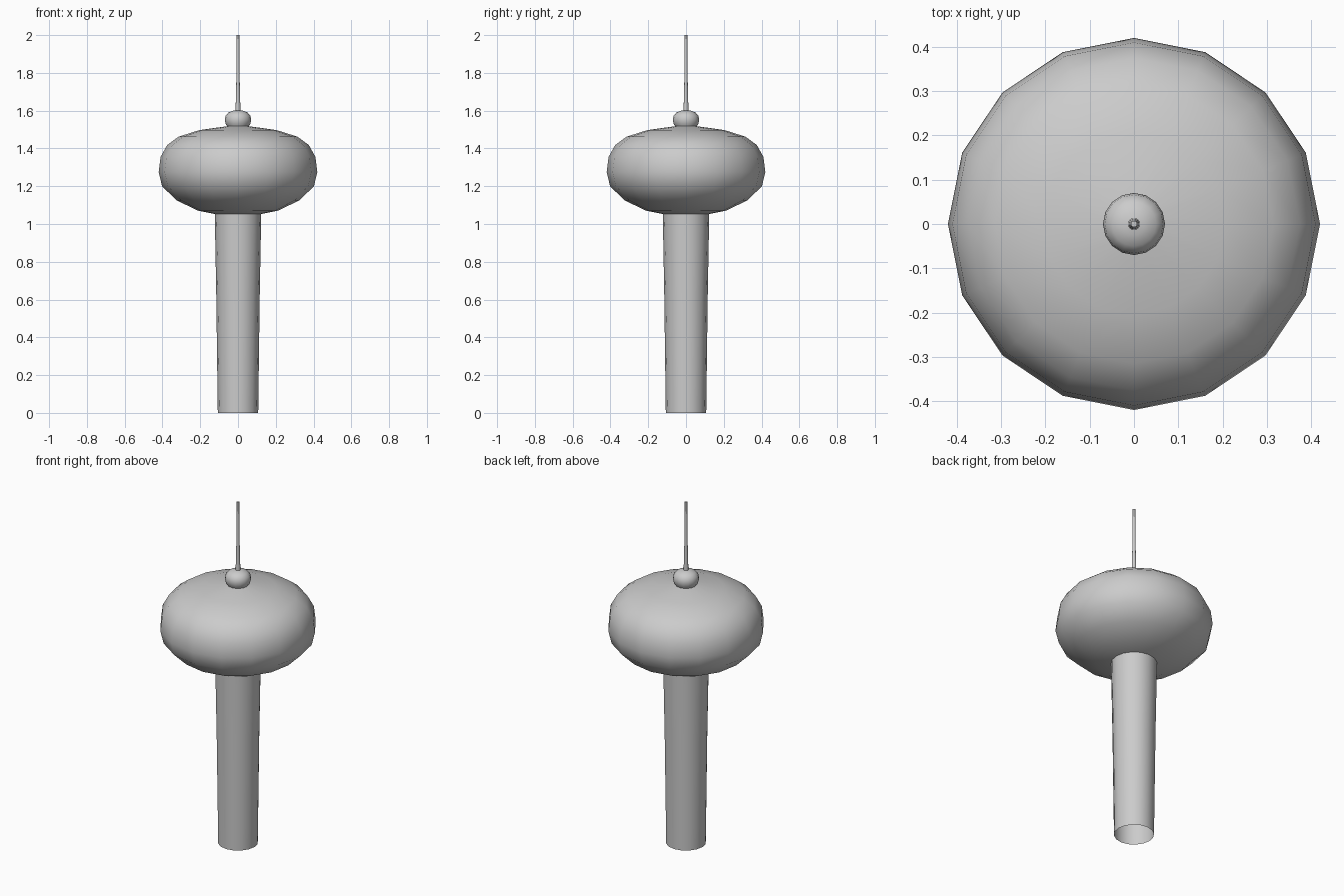
import bpy, bmesh, math

if "Cube" in bpy.data.objects:
    bpy.data.objects.remove(bpy.data.objects["Cube"])


def lathe(name, profile, sides=16, angle=50):
    """Spin (radius, z) points around z; radius 0 makes a closed pole."""
    bm = bmesh.new()
    rings = []
    for r, z in profile:
        if r == 0:
            rings.append([bm.verts.new((0, 0, z))] * sides)
        else:
            rings.append([bm.verts.new((r * math.cos(2 * math.pi * i / sides),
                                        r * math.sin(2 * math.pi * i / sides), z))
                          for i in range(sides)])
    for a, b in zip(rings, rings[1:]):
        for i in range(sides):
            j = (i + 1) % sides
            bm.faces.new(list(dict.fromkeys((a[i], a[j], b[j], b[i]))))
    bmesh.ops.recalc_face_normals(bm, faces=bm.faces)
    mesh = bpy.data.meshes.new(name)
    bm.to_mesh(mesh)
    bm.free()
    ob = bpy.data.objects.new(name, mesh)
    bpy.context.collection.objects.link(ob)
    bpy.ops.object.select_all(action='DESELECT')
    ob.select_set(True)
    bpy.context.view_layer.objects.active = ob
    bpy.ops.object.shade_smooth_by_angle(angle=math.radians(angle))
    return ob


# Hollow shaft, slightly wider at the top, open at the base
lathe("tower_shaft", [(0.107, 0), (0.115, 0.62), (0.123, 1.055)])

# Flattened bulb
lathe("observation_bulb", [(0.123, 1.053), (0.21, 1.07), (0.325, 1.125), (0.402, 1.20),
                           (0.42, 1.275), (0.41, 1.355), (0.375, 1.418), (0.315, 1.462),
                           (0.205, 1.497), (0.055, 1.518)])

# Small cap ball on top of the bulb
lathe("cap_ball", [(0.055, 1.513), (0.065, 1.53), (0.07, 1.55), (0.066, 1.573),
                   (0.05, 1.591), (0.025, 1.6), (0.012, 1.602)])

# Tapered antenna
lathe("antenna", [(0.013, 1.60), (0.008, 1.80), (0.007, 2.0), (0, 2.0)])
